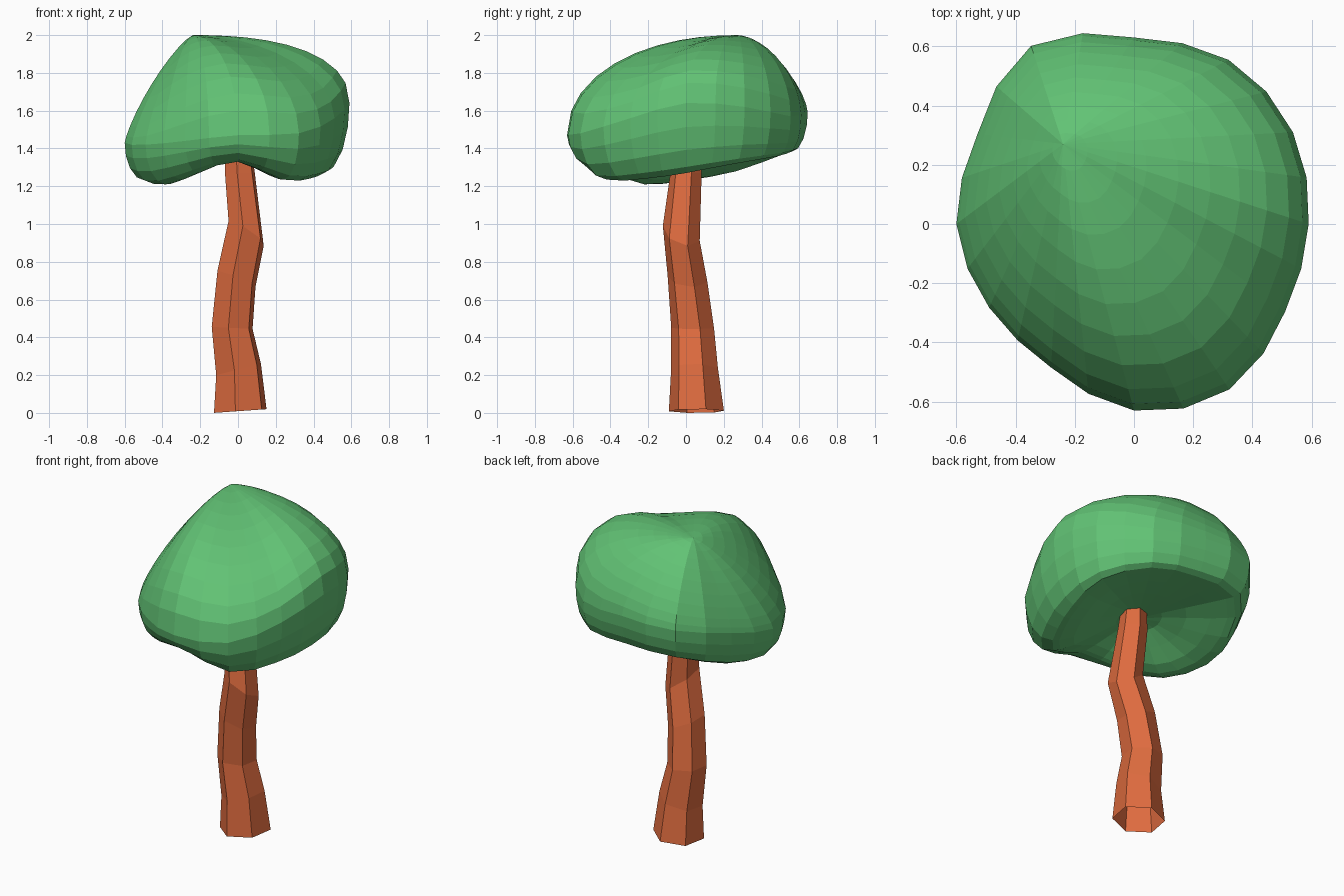
import bpy, bmesh
from math import sin, cos, pi, radians

cube = bpy.data.objects.get("Cube")
if cube:
    bpy.data.objects.remove(cube, do_unlink=True)


def material(name, rgb):
    mat = bpy.data.materials.new(name)
    mat.use_nodes = True
    mat.diffuse_color = (*rgb, 1)
    mat.node_tree.nodes["Principled BSDF"].inputs["Base Color"].default_value = (*rgb, 1)
    return mat


def loft(name, rings, mat, start=None, end=None):
    """Skin a stack of closed rings, with optional pole points at the ends."""
    bm = bmesh.new()
    rows = [[bm.verts.new(p) for p in ring] for ring in rings]
    n = len(rows[0])
    for low, high in zip(rows, rows[1:]):
        for i in range(n):
            j = (i + 1) % n
            bm.faces.new((low[i], low[j], high[j], high[i]))
    for pole, row in ((start, rows[0]), (end, rows[-1])):
        if pole:
            tip = bm.verts.new(pole)
            for i in range(n):
                bm.faces.new((row[i], row[(i + 1) % n], tip))
    bmesh.ops.recalc_face_normals(bm, faces=bm.faces)
    mesh = bpy.data.meshes.new(name)
    bm.to_mesh(mesh)
    bm.free()
    mesh.materials.append(mat)
    obj = bpy.data.objects.new(name, mesh)
    bpy.context.collection.objects.link(obj)
    return obj


bark = material("orange_brown_bark", (0.74, 0.15, 0.05))
leaf = material("leaf_green", (0.122, 0.546, 0.178))

# Trunk: bent six-sided tube, open at the foot (x, y, z, radius, tilt x, tilt y)
path = [
    (0.012, 0.055, 0.01, 0.148, 0.07, 0),
    (0.003, 0.045, 0.23, 0.126, 0.25, 0),
    (-0.031, 0.035, 0.45, 0.115, -0.05, 0),
    (-0.008, 0.008, 0.71, 0.107, -0.4, -0.1),
    (0.043, -0.025, 0.95, 0.099, -0.6, -0.3),
    (0.01, 0, 1.27, 0.084, 0, 0),
    (0, 0, 1.43, 0.07, 0, 0),
]
trunk_rings = []
for x, y, z, r, tx, ty in path:
    ring = []
    for k in range(6):
        a = radians(20 + 60 * k)
        dx, dy = r * cos(a), r * sin(a)
        ring.append((x + dx, y + dy, z + tx * dx + ty * dy))
    trunk_rings.append(ring)
loft("trunk", trunk_rings, bark)


# Crown: measurements every 30 degrees around the trunk
def refine(v):
    """Double the samples of a closed loop with a smooth midpoint."""
    n = len(v)
    out = []
    for i in range(n):
        near = v[i] + v[(i + 1) % n]
        far = v[i - 1] + v[(i + 2) % n]
        out += [v[i], (9 * near - far) / 16]
    return out


radius = refine([.59, .62, .64, .63, .695, .61, .60, .565, .56, .63, .645, .59])
waist = refine([1.64, 1.62, 1.57, 1.59, 1.58, 1.5, 1.43, 1.42, 1.44, 1.47, 1.48, 1.56])
rim = refine([1.27, 1.32, 1.36, 1.38, 1.37, 1.28, 1.23, 1.21, 1.27, 1.33, 1.235, 1.24])
reach = refine([.76, .85, .88, .87, .86, .88, .82, .78, .77, .73, .75, .74])
full = refine([2.35, 2.2, 1.9, 1.6, 1.4, 1.25, 1.25, 1.35, 1.75, 2.1, 1.9, 1.9])
SEG = len(radius)
PEAK = (-0.24, 0.27, 2)
PIT = (-0.05, -0.03, 1.38)


def outline(i, f, centre=(0, 0)):
    """Point a fraction f of the way from a centre to the crown outline."""
    a = 2 * pi * i / SEG
    return (centre[0] + f * (radius[i] * cos(a) - centre[0]),
            centre[1] + f * (radius[i] * sin(a) - centre[1]))


def under_point(i, s):
    lift = 0.5 + 0.5 * cos(pi * s)
    shift = (PIT[0] * (1 - s), PIT[1] * (1 - s))
    x, y = outline(i, s * reach[i])
    return (x + shift[0], y + shift[1], rim[i] + (PIT[2] - rim[i]) * lift)


def lip_point(i, angle):
    x, y = outline(i, reach[i] + (1 - reach[i]) * cos(angle))
    return (x, y, waist[i] - (waist[i] - rim[i]) * sin(angle))


def dome_point(i, t):
    x, y = outline(i, t, PEAK)
    rise = max(0, 1 - t ** full[i]) ** (1 / full[i])
    return (x, y, waist[i] + (PEAK[2] - waist[i]) * rise)


around = range(SEG)
# hollow underside, rounded lip, then dome up to the off-centre peak
crown_rings = [[under_point(i, s) for i in around] for s in (0.25, 0.5, 0.75, 0.92)]
crown_rings += [[lip_point(i, radians(d)) for i in around] for d in (90, 66, 42, 20)]
crown_rings += [[dome_point(i, t) for i in around]
                for t in (1, 0.975, 0.92, 0.83, 0.72, 0.6, 0.47, 0.34, 0.22, 0.1)]
loft("crown", crown_rings, leaf, start=PIT, end=PEAK)
